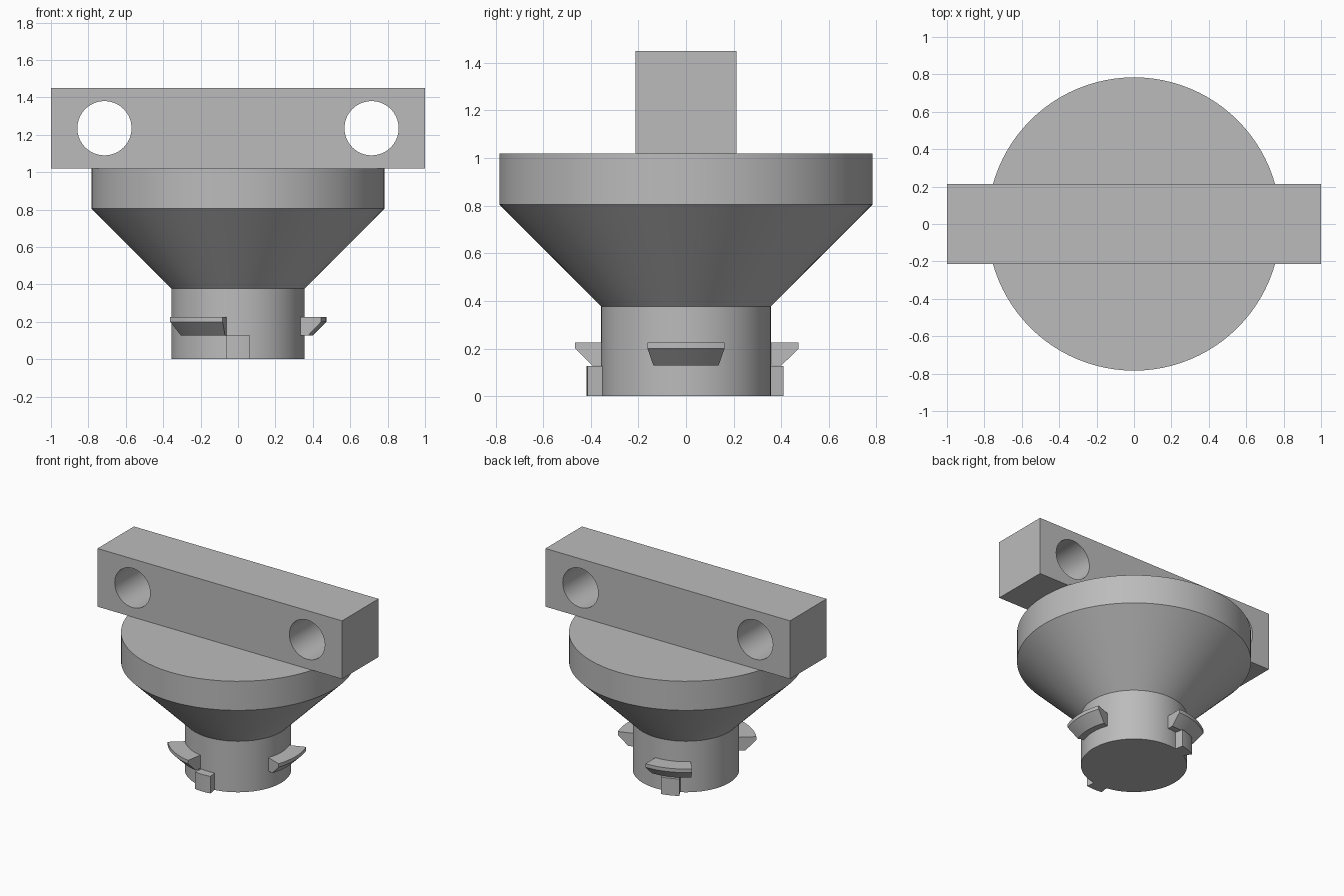
import bpy, bmesh
from math import cos, sin, radians, pi
from mathutils import Matrix

if "Cube" in bpy.data.objects:
    bpy.data.objects.remove(bpy.data.objects["Cube"])

grey = bpy.data.materials.new("plain_grey")
grey.diffuse_color = (0.5, 0.5, 0.5, 1)
grey.use_nodes = True
grey.node_tree.nodes["Principled BSDF"].inputs["Base Color"].default_value = grey.diffuse_color


def make_object(name, bm):
    bmesh.ops.recalc_face_normals(bm, faces=bm.faces[:])
    mesh = bpy.data.meshes.new(name)
    bm.to_mesh(mesh)
    bm.free()
    mesh.materials.append(grey)
    obj = bpy.data.objects.new(name, mesh)
    bpy.context.collection.objects.link(obj)
    return obj


def smooth(obj):
    bpy.ops.object.select_all(action='DESELECT')
    obj.select_set(True)
    bpy.context.view_layer.objects.active = obj
    bpy.ops.object.shade_smooth_by_angle(angle=radians(30))


def lathe(name, profile, sides=96):
    """Solid of revolution from (radius, z) points, capped at both ends."""
    bm = bmesh.new()
    rings = [[bm.verts.new((r * cos(2 * pi * i / sides), r * sin(2 * pi * i / sides), z))
              for i in range(sides)] for r, z in profile]
    for a, b in zip(rings, rings[1:]):
        for i in range(sides):
            j = (i + 1) % sides
            bm.faces.new((a[i], a[j], b[j], b[i]))
    bm.faces.new(rings[0])
    bm.faces.new(rings[-1])
    obj = make_object(name, bm)
    smooth(obj)
    return obj


def sector(name, profile, centre, half, steps=12):
    """Closed (radius, z) profile swept over an arc around the z axis (degrees)."""
    bm = bmesh.new()
    rings = []
    for i in range(steps + 1):
        a = radians(centre - half + 2 * half * i / steps)
        rings.append([bm.verts.new((r * cos(a), r * sin(a), z)) for r, z in profile])
    n = len(profile)
    for a, b in zip(rings, rings[1:]):
        for i in range(n):
            j = (i + 1) % n
            bm.faces.new((a[i], a[j], b[j], b[i]))
    bm.faces.new(rings[0])
    bm.faces.new(rings[-1])
    obj = make_object(name, bm)
    smooth(obj)
    return obj


# Plug body: neck, flared cone and wide rim
lathe("plug_body", [(0.356, 0), (0.356, 0.377), (0.784, 0.805), (0.784, 1.02)])

# Bayonet lugs with a chamfered underside
lug = [(0.34, 0.128), (0.40, 0.128), (0.473, 0.2), (0.473, 0.226), (0.34, 0.226)]
for i, angle in enumerate((0, 110, -120)):
    sector(f"locking_lug_{i + 1}", lug, angle, 20)

# Small keys at the foot of the neck
key = [(0.34, 0), (0.418, 0), (0.418, 0.126), (0.34, 0.126)]
for i, angle in enumerate((-90, 110)):
    sector(f"foot_key_{i + 1}", key, angle, 8.8)

# Grip bar with two through holes
bm = bmesh.new()
bmesh.ops.create_cube(bm, size=1, matrix=Matrix.Translation((0, 0, 1.235))
                      @ Matrix.Diagonal((2, 0.426, 0.43, 1)))
bar = make_object("grip_bar", bm)
for x in (-0.714, 0.714):
    bm = bmesh.new()
    bmesh.ops.create_cone(bm, cap_ends=True, segments=64, radius1=0.145, radius2=0.145, depth=1,
                          matrix=Matrix.Translation((x, 0, 1.235)) @ Matrix.Rotation(pi / 2, 4, 'X'))
    cutter = make_object("hole_cutter", bm)
    cutter.hide_render = True
    mod = bar.modifiers.new("hole", 'BOOLEAN')
    mod.operation = 'DIFFERENCE'
    mod.solver = 'EXACT'
    mod.object = cutter
    bpy.context.view_layer.objects.active = bar
    bpy.ops.object.modifier_apply(modifier=mod.name)
    bpy.data.objects.remove(cutter)
smooth(bar)
